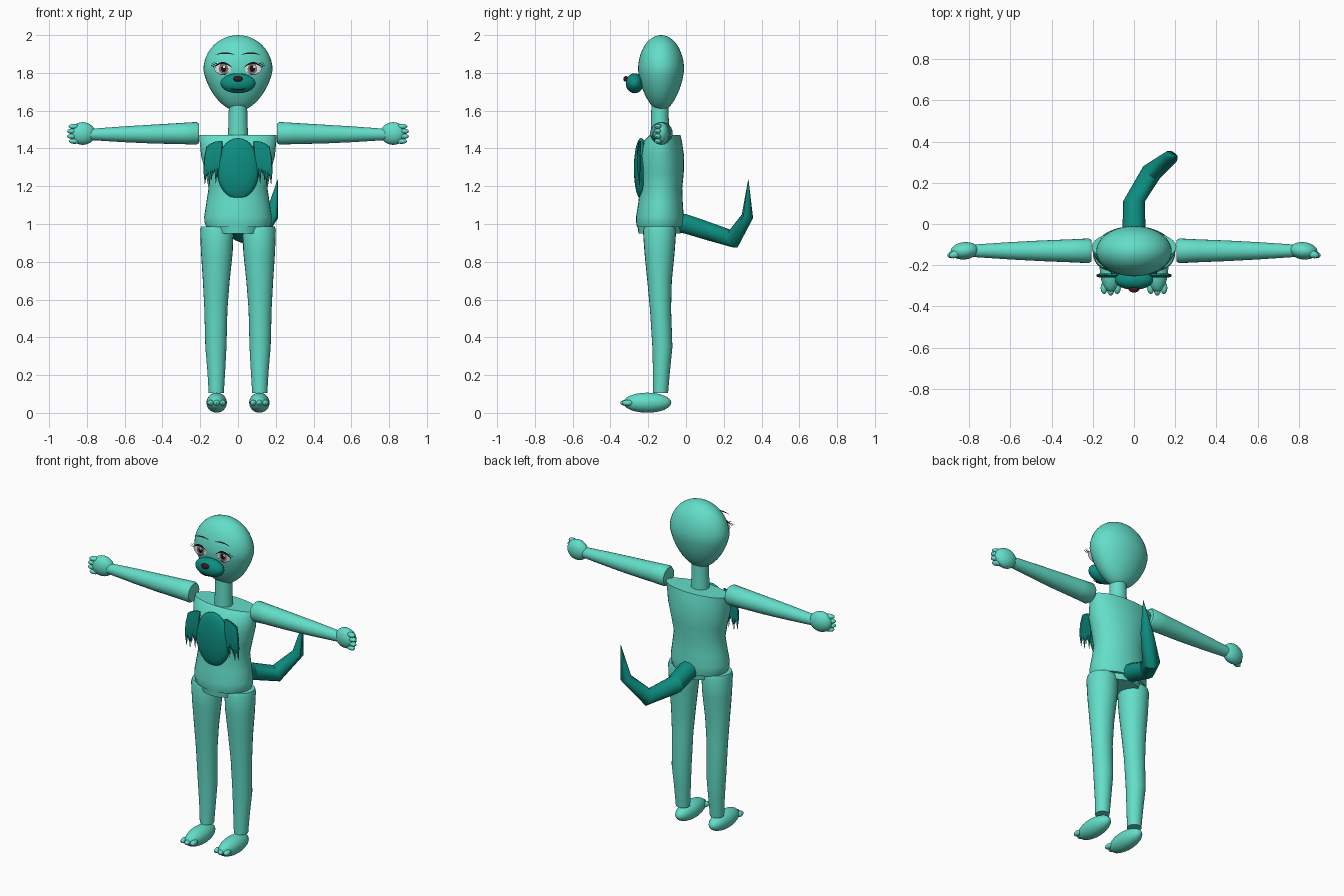
import bpy, bmesh, math
from mathutils import Matrix, Vector

if "Cube" in bpy.data.objects:
    bpy.data.objects.remove(bpy.data.objects["Cube"], do_unlink=True)


def material(name, r, g, b):
    m = bpy.data.materials.new(name)
    m.use_nodes = True
    m.diffuse_color = (r, g, b, 1)
    m.node_tree.nodes["Principled BSDF"].inputs["Base Color"].default_value = (r, g, b, 1)
    return m


SKIN = material("light teal", 0.125, 0.73, 0.58)
FUR = material("dark teal", 0.004, 0.27, 0.22)
NOSE = material("dark maroon", 0.06, 0.008, 0.015)
BROW = material("brow brown", 0.09, 0.03, 0.035)
WHITE = material("eye white", 0.8, 0.76, 0.77)
IRIS = material("iris grey", 0.2, 0.16, 0.17)
BLACK = material("black", 0.006, 0.005, 0.006)


def finish(name, bm, mat, recalc=True):
    if recalc:
        bmesh.ops.recalc_face_normals(bm, faces=bm.faces)
    me = bpy.data.meshes.new(name)
    bm.to_mesh(me)
    bm.free()
    me.materials.append(mat)
    for p in me.polygons:
        p.use_smooth = True
    me.set_sharp_from_angle(angle=math.radians(40))
    ob = bpy.data.objects.new(name, me)
    bpy.context.scene.collection.objects.link(ob)
    return ob


def ellipsoid(name, centre, radii, mat, seg=24, shape=None, yaw=0):
    bm = bmesh.new()
    bmesh.ops.create_uvsphere(bm, u_segments=seg, v_segments=seg * 2 // 3, radius=1)
    for v in bm.verts:
        if shape:
            shape(v.co)
        v.co = Vector(a * b for a, b in zip(v.co, radii))
    bm.transform(Matrix.Translation(centre) @ Matrix.Rotation(yaw, 4, "Z"))
    return finish(name, bm, mat)


def loft(name, rings, u, v, mat, n=24):
    """Skin elliptical rings of (x, y, z, radius along u, radius along v)."""
    bm = bmesh.new()
    u, v, loops = Vector(u), Vector(v), []
    for x, y, z, ru, rv in rings:
        turn = [2 * math.pi * i / n for i in range(n)]
        loops.append([bm.verts.new(Vector((x, y, z)) + u * ru * math.cos(a) + v * rv * math.sin(a))
                      for a in turn])
    for a, b in zip(loops, loops[1:]):
        for i in range(n):
            j = (i + 1) % n
            bm.faces.new((a[i], a[j], b[j], b[i]))
    bm.faces.new(loops[0])
    bm.faces.new(loops[-1])
    return finish(name, bm, mat)


def face_plate(name, upper, lower, y, mat):
    """Thin front-facing patch between two (x, z) lines."""
    bm = bmesh.new()
    top = [bm.verts.new((x, y, z)) for x, z in upper]
    low = [bm.verts.new((x, y, z)) for x, z in lower]
    for i in range(len(top) - 1):
        f = bm.faces.new((top[i], low[i], low[i + 1], top[i + 1]))
        f.normal_update()
        if f.normal.y > 0:
            f.normal_flip()
    return finish(name, bm, mat, recalc=False)


def disc(name, cx, cz, rx, rz, y, mat):
    ts = [math.pi * (0.02 + 0.96 * i / 16) for i in range(17)]
    face_plate(name, [(cx + rx * math.cos(t), cz + rz * math.sin(t)) for t in ts],
               [(cx + rx * math.cos(t), cz - rz * math.sin(t)) for t in ts], y, mat)


def arc(name, cx, cz, half, rise, thick, y, mat):
    """Crescent line: rise bends it up or down, thick is the middle width."""
    ts = [-1 + i / 6 for i in range(13)]
    mid = [(cx + half * t, cz + rise * (1 - t * t), thick * (1.1 - t * t) / 2) for t in ts]
    face_plate(name, [(x, z + w) for x, z, w in mid], [(x, z - w) for x, z, w in mid], y, mat)


X, Y, Z = (1, 0, 0), (0, 1, 0), (0, 0, 1)

# Head, narrowing to the chin
def egg(co):
    if co.z < 0:
        taper = 1 + 0.2 * co.z
        co.x *= taper
        co.y *= taper
        co.z *= 1.17


ellipsoid("head", (0, -0.132, 1.815), (0.183, 0.122, 0.185), SKIN, 36, egg)
loft("neck", [(0, -0.138, 1.46, 0.054, 0.05), (0, -0.138, 1.54, 0.05, 0.047),
              (0, -0.138, 1.66, 0.048, 0.045)], X, Y, SKIN)

# Torso and pelvis
loft("torso", [(0, -0.11, 1.472, 0.205, 0.08), (0, -0.122, 1.44, 0.203, 0.1),
               (0, -0.13, 1.36, 0.195, 0.12), (0, -0.13, 1.27, 0.172, 0.118),
               (0, -0.132, 1.19, 0.156, 0.112), (0, -0.135, 1.11, 0.168, 0.118),
               (0, -0.138, 1.04, 0.179, 0.126), (0, -0.138, 1.01, 0.178, 0.126),
               (0, -0.138, 0.985, 0.168, 0.122)], X, Y, SKIN, 32)
loft("pelvis", [(0, -0.14, 1.0, 0.132, 0.118), (0, -0.14, 0.95, 0.12, 0.112)], X, Y, SKIN)

# Chest patch, muzzle and nose
ellipsoid("chest_patch", (0, -0.238, 1.293), (0.113, 0.038, 0.162), FUR)
ellipsoid("muzzle", (0, -0.272, 1.745), (0.093, 0.047, 0.053), FUR)
ellipsoid("nose", (0, -0.318, 1.768), (0.025, 0.014, 0.015), NOSE, 16)
arc("mouth", 0, 1.718, 0.04, -0.006, 0.006, -0.316, BLACK)

# Tail, bending sideways and then up to a point
loft("tail_root", [(0, -0.05, 1.01, 0.055, 0.055), (0, 0.0, 1.0, 0.055, 0.055),
                   (0, 0.11, 0.965, 0.053, 0.053)], X, Z, FUR, 10)
tail = [(0, 0.11, 0.965, 0.053), (0.085, 0.25, 0.92, 0.05),
        (0.178, 0.325, 1.04, 0.036), (0.21, 0.33, 1.235, 0.001)]
side = Vector((0.8, -0.6, 0))
bm = bmesh.new()
loops = []
for (x, y, z, r), up in zip(tail, (Z, (-0.2, -0.25, 0.95), (-0.5, -0.6, 0.4), (-0.6, -0.8, 0))):
    across = Vector(X) if not loops else side
    loops.append([bm.verts.new(Vector((x, y, z)) + r * (across * math.cos(i * math.pi / 5)
                  + Vector(up) * math.sin(i * math.pi / 5))) for i in range(10)])
for a, b in zip(loops, loops[1:]):
    for i in range(10):
        bm.faces.new((a[i], a[i - 9], b[i - 9], b[i]))
finish("tail", bm, FUR)

for s, label in ((1, "left"), (-1, "right")):
    # Arm, hand and fingers
    loft(label + "_arm", [(s * x, -0.13, z, r, r) for x, z, r in (
        (0.207, 1.48, 0.052), (0.22, 1.48, 0.06), (0.3, 1.479, 0.056), (0.45, 1.476, 0.05),
        (0.6, 1.475, 0.042), (0.78, 1.474, 0.03))], Y, Z, SKIN)
    ellipsoid(label + "_hand", (s * 0.822, -0.13, 1.479), (0.068, 0.042, 0.06), SKIN, yaw=-s * 0.1)
    for i, (reach, z) in enumerate(((0.868, 1.516), (0.876, 1.491), (0.876, 1.464), (0.866, 1.438))):
        ellipsoid(f"{label}_finger_{i + 1}", (s * reach, -0.147, z), (0.03, 0.018, 0.014),
                  SKIN, 12, yaw=-s * 0.3)

    # Leg, foot and toes
    loft(label + "_leg", [(s * x, y, z, rx, ry) for x, y, z, rx, ry in (
        (0.112, -0.14, 0.988, 0.083, 0.08), (0.112, -0.14, 0.965, 0.088, 0.088),
        (0.112, -0.14, 0.85, 0.084, 0.08), (0.115, -0.14, 0.7, 0.071, 0.065),
        (0.117, -0.135, 0.55, 0.061, 0.056), (0.117, -0.125, 0.35, 0.056, 0.053),
        (0.115, -0.13, 0.22, 0.047, 0.045), (0.115, -0.135, 0.105, 0.04, 0.04))], X, Y, SKIN)
    ellipsoid(label + "_foot", (s * 0.113, -0.205, 0.054), (0.054, 0.127, 0.053), SKIN)
    for i in (-1, 0, 1):
        ellipsoid(f"{label}_toe_{i + 2}", (s * 0.113 + i * 0.032, -0.318 + 0.008 * abs(i), 0.053),
                  (0.017, 0.03, 0.016), SKIN, 12)

    # Pointed chest fur hanging beside the patch
    for i in range(7):
        x = 0.09 + 0.0115 * i
        length = 0.2 + 0.03 * math.sin(i * 2.1)
        top = 1.44 - 0.0015 * i * i / 2
        loft(f"{label}_chest_tuft_{i + 1}", [
            (s * x, -0.245, top, 0.008, 0.006), (s * (x + 0.007), -0.25, top - 0.06, 0.013, 0.01),
            (s * (x + 0.014), -0.25, top - 0.13, 0.01, 0.008),
            (s * (x + 0.016), -0.246, top - length, 0.001, 0.001)], X, Y, FUR, 8)

    # Eye, lids, lashes and brow
    ex = s * 0.08
    disc(label + "_eye_white", ex, 1.821, 0.044, 0.031, -0.2505, WHITE)
    disc(label + "_iris", ex - s * 0.004, 1.821, 0.025, 0.029, -0.2525, IRIS)
    disc(label + "_pupil", ex - s * 0.004, 1.822, 0.014, 0.018, -0.2545, BLACK)
    disc(label + "_eye_glint", ex + 0.006, 1.832, 0.007, 0.007, -0.2565, WHITE)
    arc(label + "_upper_lid", ex, 1.826, 0.05, 0.026, 0.01, -0.258, BLACK)
    arc(label + "_lower_lid", ex, 1.812, 0.036, -0.022, 0.004, -0.256, BLACK)
    for i in range(3):
        x, z = ex + s * (0.03 + 0.008 * i), 1.846 - 0.007 * i
        face_plate(f"{label}_lash_{i + 1}", [(x, z + 0.003), (x + s * 0.019, z + 0.011)],
                   [(x, z - 0.003), (x + s * 0.02, z + 0.01)], -0.259, BLACK)
    arc(label + "_brow", s * 0.068, 1.896, 0.05, 0.009, 0.007, -0.252, BROW)
